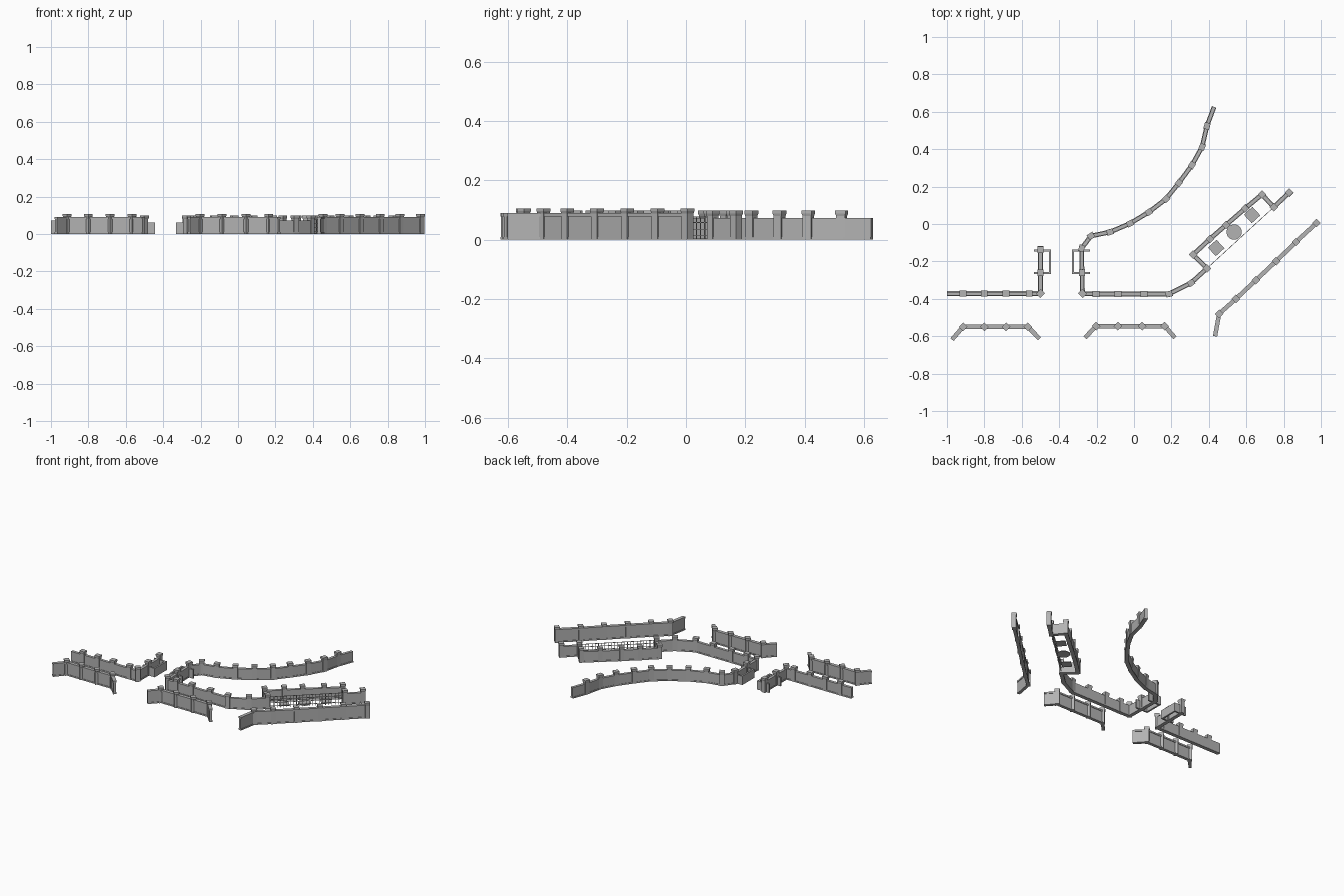
import bpy, math
from mathutils import Vector

if "Cube" in bpy.data.objects:
    bpy.data.objects.remove(bpy.data.objects["Cube"])

stone = bpy.data.materials.new("grey_stone")
stone.diffuse_color = (0.45, 0.45, 0.45, 1)
stone.use_nodes = True
stone.node_tree.nodes["Principled BSDF"].inputs["Base Color"].default_value = stone.diffuse_color


def make(name, verts, faces):
    me = bpy.data.meshes.new(name)
    me.from_pydata(verts, [], faces)
    me.materials.append(stone)
    ob = bpy.data.objects.new(name, me)
    bpy.context.collection.objects.link(ob)
    return ob


def add_box(data, c, ang, sx, sy, z0, z1, top=1.0):
    """Append a box turned by ang; top scales the upper face."""
    v, f = data
    n = len(v)
    ca, sa = math.cos(ang), math.sin(ang)
    for z, s in ((z0, 1), (z1, top)):
        for x, y in ((-1, -1), (1, -1), (1, 1), (-1, 1)):
            px, py = x * sx * s / 2, y * sy * s / 2
            v.append((c[0] + px * ca - py * sa, c[1] + px * sa + py * ca, z))
    for q in ((3, 2, 1, 0), (4, 5, 6, 7), (0, 1, 5, 4), (1, 2, 6, 5), (2, 3, 7, 6), (3, 0, 4, 7)):
        f.append([n + i for i in q])


def wall(name, pts, h, thick, coping=0.0, base=True, extend=0.0):
    """Straight wall slabs along a path, with optional plinth and coping."""
    data = ([], [])
    for a, b in zip(pts, pts[1:]):
        a, b = Vector(a), Vector(b)
        d = b - a
        ang, L, m = math.atan2(d.y, d.x), d.length + extend, (a + b) / 2
        add_box(data, m, ang, L, thick, 0, h)
        if base:
            add_box(data, m, ang, L, thick + 0.006, 0, 0.009)
        if coping:
            add_box(data, m, ang, L, thick + coping, h - 0.011, h)
    make(name, *data)


def posts(name, items, h, w, d):
    """Square piers with a wider cap; items are (point, angle)."""
    data = ([], [])
    for p, ang in items:
        add_box(data, p, ang, w * 0.85, d * 0.85, 0, h - 0.018)
        add_box(data, p, ang, w * 0.85, d * 0.85, h - 0.018, h - 0.010, 1.18)
        add_box(data, p, ang, w, d, h - 0.010, h)
    make(name, *data)


def along(pts, idx):
    """Points of a path with the mean direction at each."""
    out = []
    for i in idx:
        p = Vector(pts[i])
        dirs = []
        if i > 0:
            dirs.append((p - Vector(pts[i - 1])).normalized())
        if i < len(pts) - 1:
            dirs.append((Vector(pts[i + 1]) - p).normalized())
        t = sum(dirs, Vector((0, 0)))
        out.append((pts[i], math.atan2(t.y, t.x)))
    return out


D45 = math.radians(45)

# inner walls
left = [(-1, -.372), (-.914, -.372), (-.80, -.372), (-.684, -.372), (-.56, -.372),
        (-.50, -.372), (-.50, -.26), (-.50, -.137)]
front = [(-.278, -.26), (-.275, -.372), (-.203, -.374), (-.086, -.374), (.053, -.374),
         (.187, -.374), (.305, -.315), (.39, -.237)]
bay = [(.39, -.237), (.316, -.164), (.406, -.08), (.492, -.005), (.594, .083),
       (.684, .158), (.747, .09), (.829, .168)]
curve = [(-.278, -.26), (-.28, -.13), (-.23, -.064), (-.128, -.043), (-.021, .003),
         (.08, .064), (.171, .134), (.24, .22), (.31, .315), (.364, .412),
         (.39, .524), (.428, .626)]
for name, pts, idx in (("left_wall", left, range(1, 8)), ("front_wall", front, range(1, 7)),
                       ("curved_wall", curve, range(0, 11))):
    wall(name, pts, 0.073, 0.019)
    posts(name + "_posts", along(pts, idx), 0.098, 0.036, 0.031)
wall("bay_wall", bay, 0.073, 0.019)
posts("bay_wall_posts", [(p, D45) for p in bay], 0.098, 0.033, 0.033)

# low gate frames on both sides of the entrance
for name, s, x0, x1 in (("left_gate", 1, -.53, -.45), ("right_gate", -1, -.242, -.326)):
    wall(name, [(x0, -.262), (x1, -.262), (x1, -.142), (x0, -.142)], 0.06, 0.011,
         base=False, extend=0.011)

# outer walls with coping
outer = {
    "outer_left_wall": [(-.973, -.618), (-.914, -.55), (-.80, -.55), (-.684, -.55),
                        (-.567, -.55), (-.505, -.613)],
    "outer_middle_wall": [(-.262, -.608), (-.203, -.546), (-.086, -.546), (.043, -.546),
                          (.164, -.546), (.219, -.608)],
    "outer_right_wall": [(.433, -.60), (.455, -.48), (.545, -.40), (.652, -.30),
                         (.76, -.198), (.866, -.096), (.976, .005)],
}
for name, pts in outer.items():
    wall(name, pts, 0.09, 0.015, coping=0.008)
    last = len(pts) if name == "outer_right_wall" else len(pts) - 1
    posts(name + "_posts", [(p, D45) for p in pts[1:last]], 0.106, 0.033, 0.033)

# thin wire fence across the open side of the bay
a, b = Vector((.39, -.237)), Vector((.747, .09))
ang = math.atan2(b.y - a.y, b.x - a.x)
fence = ([], [])
N = 24
for i in range(1, N):
    add_box(fence, a.lerp(b, i / N), ang, 0.003, 0.003, 0, 0.078)
for z in (0.012, 0.034, 0.056, 0.075):
    add_box(fence, (a + b) / 2, ang, (b - a).length, 0.003, z, z + 0.003)
make("wire_fence", *fence)

# flat ground slabs inside the bay
slabs = ([], [])
for c in ((.439, -.128), (.631, .048)):
    add_box(slabs, c, ang, 0.062, 0.062, 0, 0.004)
make("square_slabs", *slabs)
bpy.ops.mesh.primitive_cylinder_add(vertices=32, radius=0.041, depth=0.004,
                                    location=(.535, -.043, .002))
disc = bpy.context.object
disc.name = "round_slab"
disc.data.materials.append(stone)
